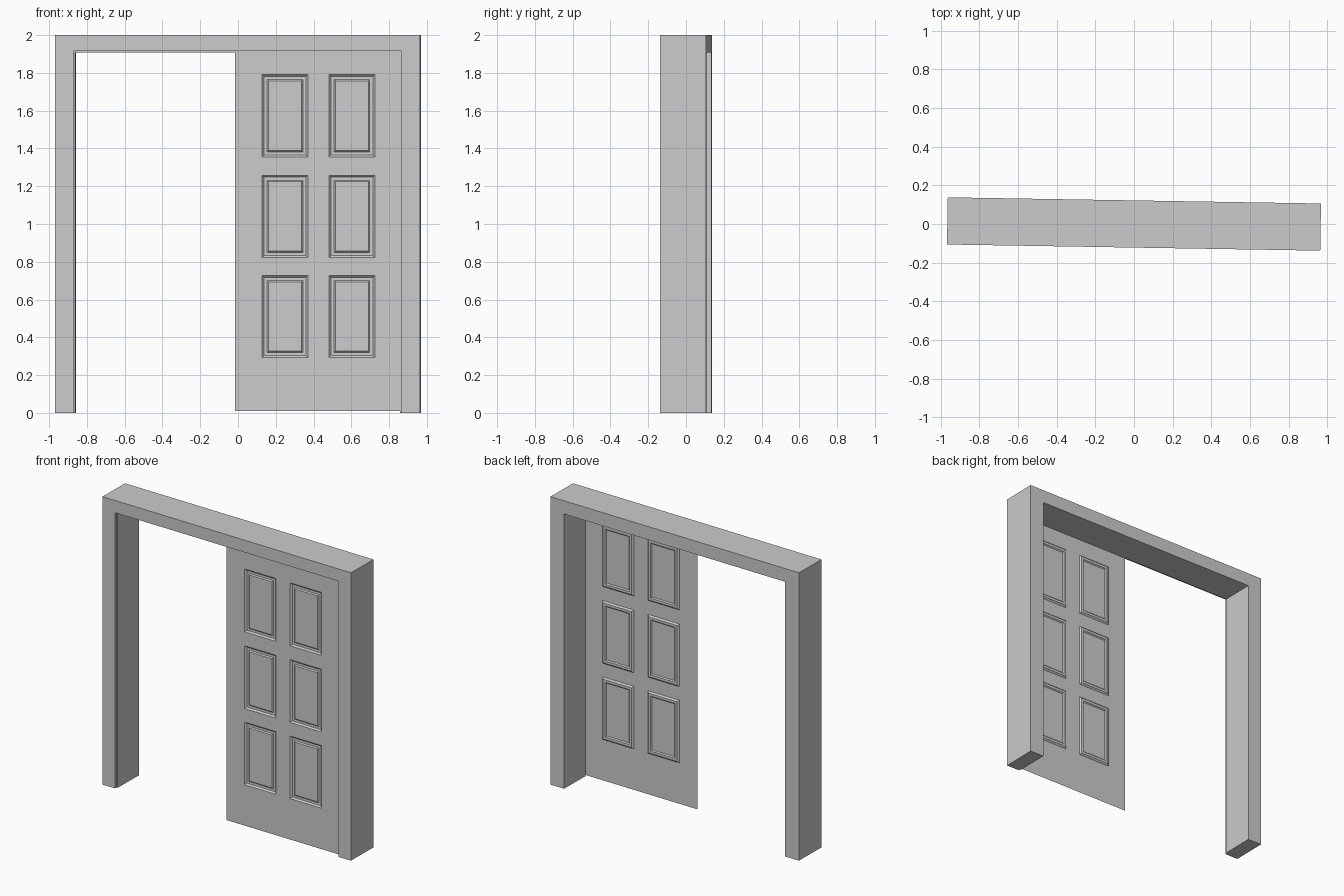
import bpy, bmesh, math

if "Cube" in bpy.data.objects:
    bpy.data.objects.remove(bpy.data.objects["Cube"])

TURN = -0.0165          # the whole model is turned slightly about z
HALF_X, HALF_Y, TOP = 0.966, 0.122, 2.0
REBATE_Y = -0.107       # plane where the door leaf sits


def make_object(name, bm):
    mesh = bpy.data.meshes.new(name)
    bm.to_mesh(mesh)
    bm.free()
    ob = bpy.data.objects.new(name, mesh)
    ob.rotation_euler.z = TURN
    bpy.context.collection.objects.link(ob)
    return ob


# Door frame: rebated section carried up, across and down
# section points: (inset on legs, inset on head, y)
section = [(0, 0, -HALF_Y), (0, 0, HALF_Y), (0.106, 0.092, HALF_Y),
           (0.106, 0.092, REBATE_Y), (0.098, 0.085, REBATE_Y), (0.098, 0.085, -HALF_Y)]
bm = bmesh.new()
rings = []
for side, upper in ((-1, False), (-1, True), (1, True), (1, False)):
    rings.append([bm.verts.new((side * (HALF_X - leg), y, TOP - head if upper else 0))
                  for leg, head, y in section])
n = len(section)
for a, b in zip(rings, rings[1:]):
    for i in range(n):
        j = (i + 1) % n
        bm.faces.new((a[i], a[j], b[j], b[i]))
bm.faces.new(rings[0])
bm.faces.new(rings[-1])
bmesh.ops.recalc_face_normals(bm, faces=bm.faces)
make_object("door_frame", bm)

# Door leaf: one thin sheet with six moulded panels
xs = [-0.013, 0.129, 0.372, 0.483, 0.726, 0.868]
zs = [0.009, 0.293, 0.728, 0.822, 1.258, 1.355, 1.792, 1.915]
bm = bmesh.new()
grid = [[bm.verts.new((x, REBATE_Y, z)) for z in zs] for x in xs]
panels = []
for i in range(len(xs) - 1):
    for k in range(len(zs) - 1):
        f = bm.faces.new((grid[i][k], grid[i + 1][k], grid[i + 1][k + 1], grid[i][k + 1]))
        if i % 2 and k % 2:
            panels.append(f)
bm.normal_update()
# Panel moulding: groove, flat band, raised field
for width, depth in ((0.010, -0.010), (0.017, 0.0), (0.007, 0.007)):
    bmesh.ops.inset_individual(bm, faces=panels, thickness=width, depth=depth,
                               use_even_offset=True)
    bm.normal_update()
make_object("door_leaf", bm)
